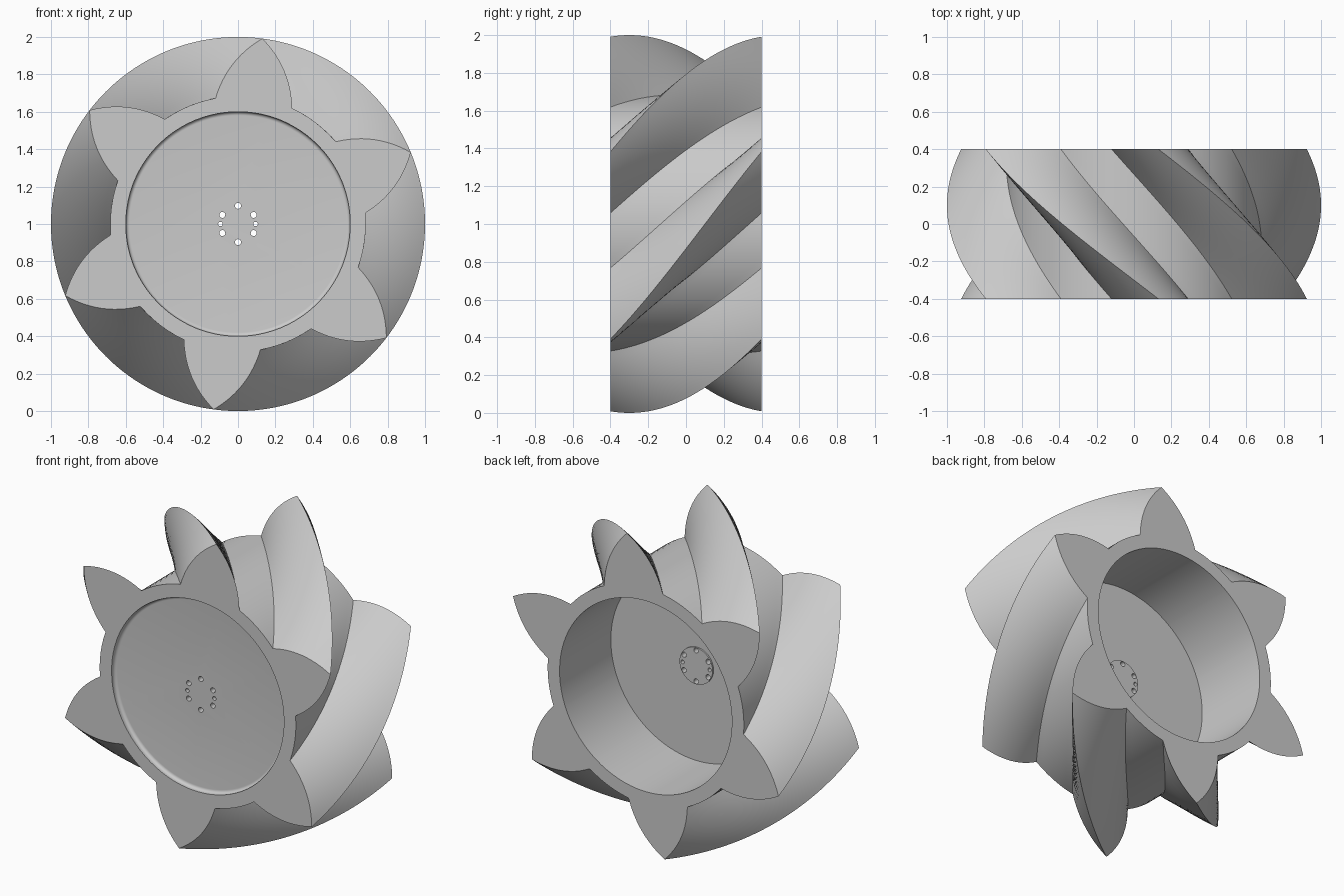
import bpy, bmesh
from math import sin, cos, atan2, radians, pi
from mathutils import Matrix, Vector

cube = bpy.data.objects.get("Cube")
if cube:
    bpy.data.objects.remove(cube, do_unlink=True)

grey = bpy.data.materials.new("plain grey")
grey.use_nodes = True
colour = (0.6, 0.6, 0.6, 1)
grey.diffuse_color = colour
grey.node_tree.nodes["Principled BSDF"].inputs["Base Color"].default_value = colour

BLADES = 6
HALF = 0.4                  # half the wheel width
ROOT = 0.683                # drum radius between blades
ROOT_ANGLE = radians(17.6)  # half the angle a blade covers at its root
TWIST = radians(60)
CENTRE = Matrix.Translation((0, 0, 1))


def blade_side(steps=12, bulge=0.04):
    """Polar points along one bulged blade flank, root to tip."""
    root = Vector((ROOT * cos(ROOT_ANGLE), ROOT * sin(ROOT_ANGLE)))
    tip = Vector((1, 0))
    chord = tip - root
    out = Vector((-chord.y, chord.x)).normalized()
    points = []
    for i in range(steps + 1):
        t = i / steps
        p = root + chord * t + out * (4 * bulge * t * (1 - t))
        points.append((atan2(p.y, p.x), p.length))
    return points


def star_profile(gap_steps=6):
    """Full outline as (angle, radius), counter-clockwise."""
    side = blade_side()
    one = [(-a, r) for a, r in side] + side[-2::-1]
    gap = 2 * pi / BLADES - 2 * ROOT_ANGLE
    one += [(ROOT_ANGLE + gap * i / gap_steps, ROOT) for i in range(1, gap_steps)]
    start = radians(82.5)
    return [(start + k * 2 * pi / BLADES + a, r) for k in range(BLADES) for a, r in one]


profile = star_profile()
bm = bmesh.new()


def ring(y, twist, radius=None):
    return [bm.verts.new(((radius or r) * cos(a + twist), y, (radius or r) * sin(a + twist)))
            for a, r in profile]


# Front dish with a filleted edge
rings = []
fillet = 0.02
for i in range(7):
    a = pi / 2 * i / 6
    rings.append(ring(-HALF + 0.03 - fillet * (1 - cos(a)), 0, 0.6 - fillet + fillet * sin(a)))
rings.append(ring(-HALF, 0, 0.6))

# Twisted drum with blades
slices = 32
for i in range(slices + 1):
    t = i / slices
    rings.append(ring(-HALF + 2 * HALF * t, TWIST * t))

# Rear bore, floor and low hub
for radius, y in ((0.6, HALF), (0.6, -0.11), (0.115, -0.11), (0.115, -0.10)):
    rings.append(ring(y, TWIST, radius))

for lower, upper in zip(rings, rings[1:]):
    for i in range(len(profile)):
        j = (i + 1) % len(profile)
        bm.faces.new((lower[i], lower[j], upper[j], upper[i]))
bm.faces.new(rings[0])
bm.faces.new(rings[-1])
bmesh.ops.recalc_face_normals(bm, faces=bm.faces)


def make_object(name, mesh_data):
    mesh = bpy.data.meshes.new(name)
    mesh_data.transform(CENTRE)
    mesh_data.to_mesh(mesh)
    mesh_data.free()
    mesh.materials.append(grey)
    obj = bpy.data.objects.new(name, mesh)
    bpy.context.collection.objects.link(obj)
    return obj


wheel = make_object("twisted_wheel", bm)

# Bolt holes: six in a circle and two smaller ones at the sides
drill = bmesh.new()
holes = [(radians(30 + 60 * k), 0.097, 0.016) for k in range(6)]
holes += [(0, 0.094, 0.012), (pi, 0.094, 0.012)]
for angle, dist, radius in holes:
    place = Matrix.Translation((dist * cos(angle), -0.2, dist * sin(angle)))
    bmesh.ops.create_cone(drill, cap_ends=True, segments=20, radius1=radius, radius2=radius,
                          depth=0.6, matrix=place @ Matrix.Rotation(pi / 2, 4, "X"))
cutter = make_object("hole_cutter", drill)
cutter.hide_render = True

bpy.ops.object.select_all(action="DESELECT")
wheel.select_set(True)
bpy.context.view_layer.objects.active = wheel
cut = wheel.modifiers.new("bolt_holes", "BOOLEAN")
cut.operation = "DIFFERENCE"
cut.solver = "EXACT"
cut.object = cutter
bpy.ops.object.modifier_apply(modifier=cut.name)
bpy.data.objects.remove(cutter, do_unlink=True)
bpy.ops.object.shade_smooth_by_angle(angle=radians(30))
